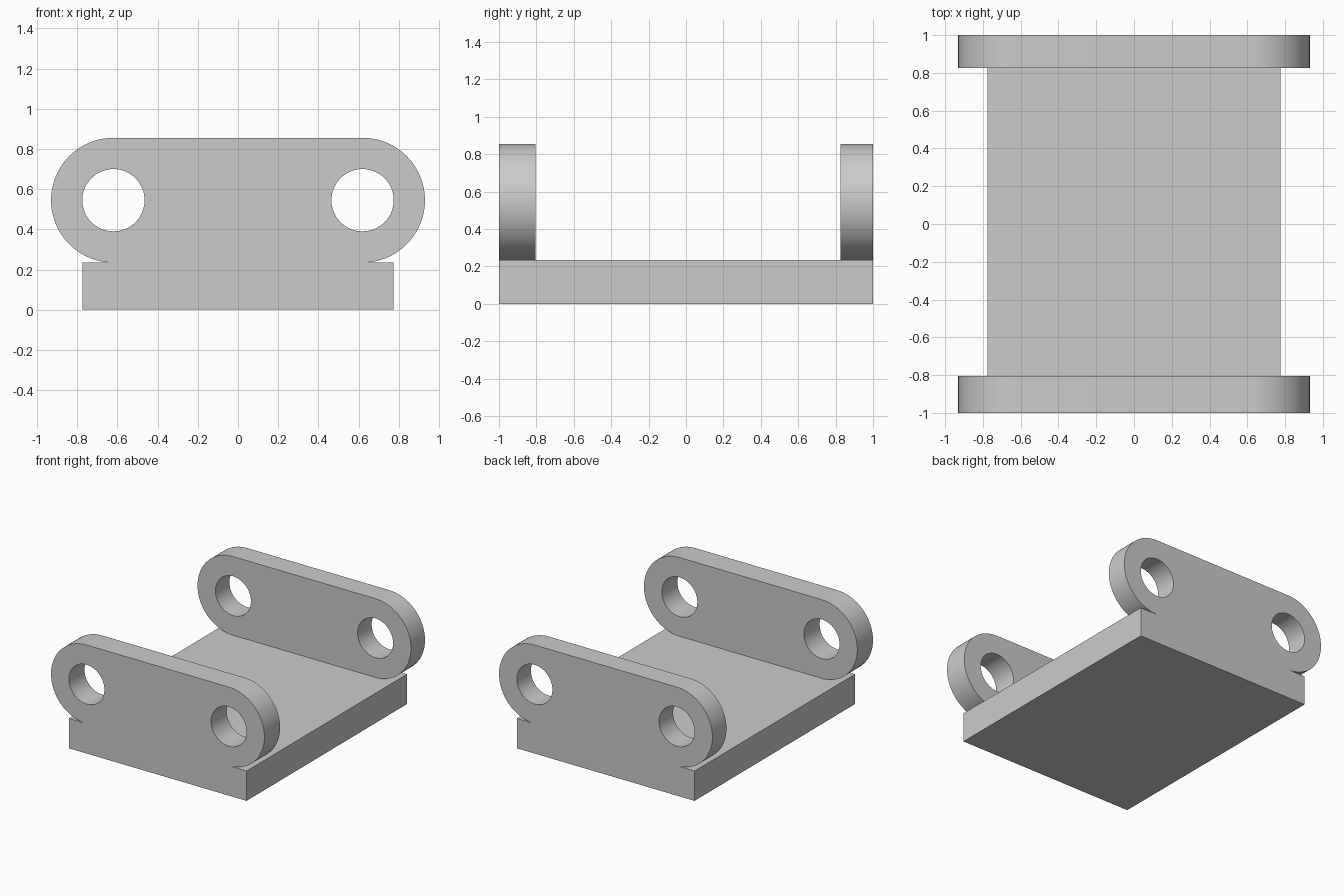
import bpy
import bmesh
from math import pi, cos, sin, radians
from mathutils import Vector

cube = bpy.data.objects.get("Cube")
if cube:
    bpy.data.objects.remove(cube, do_unlink=True)

GREY = (0.6, 0.6, 0.6, 1.0)
BASE_TOP = 0.235
LUG_X, LUG_Z = 0.62, 0.545      # pin hole centres
LUG_R, HOLE_R = 0.3105, 0.155

grey = bpy.data.materials.new("plain grey")
grey.use_nodes = True
grey.diffuse_color = GREY
grey.node_tree.nodes["Principled BSDF"].inputs["Base Color"].default_value = GREY


def add_object(name, bm):
    bmesh.ops.recalc_face_normals(bm, faces=bm.faces)
    mesh = bpy.data.meshes.new(name)
    bm.to_mesh(mesh)
    bm.free()
    mesh.materials.append(grey)
    obj = bpy.data.objects.new(name, mesh)
    bpy.context.collection.objects.link(obj)
    bpy.ops.object.select_all(action='DESELECT')
    obj.select_set(True)
    bpy.context.view_layer.objects.active = obj
    bpy.ops.object.shade_smooth_by_angle(angle=radians(30))
    return obj


def arc(cx, radius, start, sweep, steps, closed=False):
    count = steps if closed else steps + 1
    angles = [start + sweep * i / steps for i in range(count)]
    return [(cx + radius * cos(a), LUG_Z + radius * sin(a)) for a in angles]


def side_plate(name, y_min, y_max):
    """Upright plate with rounded ends and two pin holes."""
    bm = bmesh.new()
    loops = [arc(LUG_X, LUG_R, -pi / 2, pi, 48) + arc(-LUG_X, LUG_R, pi / 2, pi, 48)]
    loops += [arc(side * LUG_X, HOLE_R, 0, 2 * pi, 64, True) for side in (-1, 1)]
    for loop in loops:
        verts = [bm.verts.new((x, y_min, z)) for x, z in loop]
        for a, b in zip(verts, verts[1:] + verts[:1]):
            bm.edges.new((a, b))
    bmesh.ops.triangle_fill(bm, edges=bm.edges[:], use_beauty=True, normal=Vector((0, -1, 0)))
    result = bmesh.ops.extrude_face_region(bm, geom=bm.faces[:], use_keep_orig=True)
    moved = [g for g in result["geom"] if isinstance(g, bmesh.types.BMVert)]
    bmesh.ops.translate(bm, verts=moved, vec=(0, y_max - y_min, 0))
    return add_object(name, bm)


# Flat base slab
bm = bmesh.new()
bmesh.ops.create_cube(bm, size=1)
bmesh.ops.scale(bm, vec=(1.55, 2.0, BASE_TOP), verts=bm.verts)
bmesh.ops.translate(bm, vec=(0, 0, BASE_TOP / 2), verts=bm.verts)
add_object("base_plate", bm)

# Upright plates at each end
side_plate("front_side_plate", -1.0, -0.805)
side_plate("back_side_plate", 0.825, 1.0)
